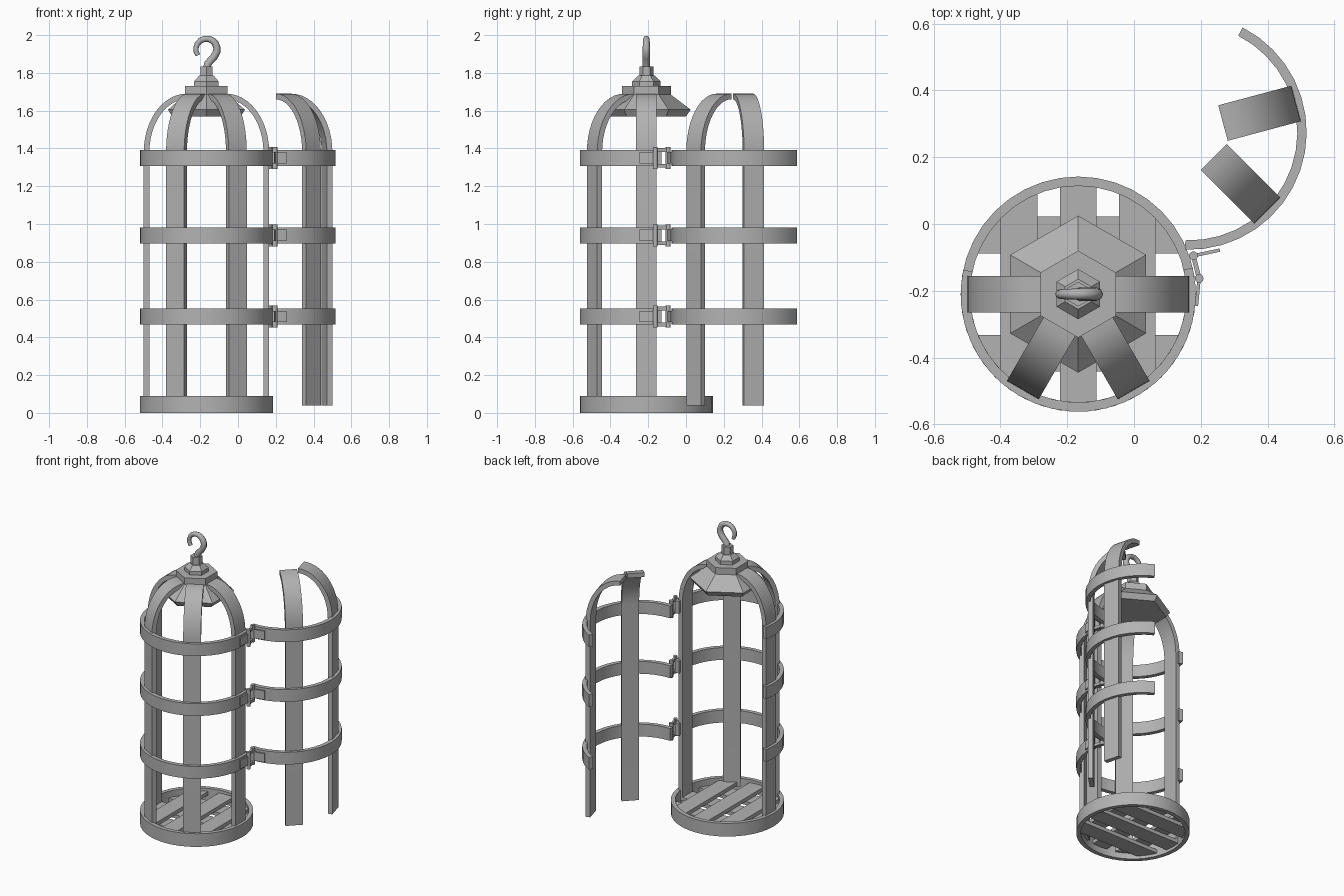
import bpy, bmesh
from math import sin, cos, pi, radians, sqrt
from mathutils import Matrix, Vector

old = bpy.data.objects.get("Cube")
if old:
    bpy.data.objects.remove(old, do_unlink=True)

iron = bpy.data.materials.new("grey_iron")
iron.use_nodes = True
GREY = (0.45, 0.45, 0.45, 1)
iron.diffuse_color = GREY
iron.node_tree.nodes["Principled BSDF"].inputs["Base Color"].default_value = GREY

# Frames of the cage body and of the door swung open
BODY = Matrix.Translation((-0.167, -0.21, 0))
DOOR = Matrix.Translation((0.165, 0.275, 0)) @ Matrix.Rotation(radians(-105), 4, 'Z')
WORLD = Matrix.Identity(4)
RING_Z = (0.51, 0.94, 1.35)
OUTER, INNER = 0.352, 0.324


def finish(name, bm, frame, smooth=True):
    bmesh.ops.recalc_face_normals(bm, faces=bm.faces)
    mesh = bpy.data.meshes.new(name)
    bm.to_mesh(mesh)
    bm.free()
    mesh.transform(frame)
    mesh.materials.append(iron)
    ob = bpy.data.objects.new(name, mesh)
    bpy.context.collection.objects.link(ob)
    if smooth:
        bpy.ops.object.select_all(action='DESELECT')
        ob.select_set(True)
        bpy.context.view_layer.objects.active = ob
        bpy.ops.object.shade_smooth_by_angle(angle=radians(35))
    return ob


def loft(name, loops, frame, closed=False, smooth=True):
    """Skin equal-length loops of points, capping the ends unless closed."""
    bm = bmesh.new()
    rows = [[bm.verts.new(p) for p in loop] for loop in loops]
    n = len(rows[0])
    pairs = list(zip(rows, rows[1:])) + ([(rows[-1], rows[0])] if closed else [])
    for a, b in pairs:
        for i in range(n):
            j = (i + 1) % n
            bm.faces.new((a[i], a[j], b[j], b[i]))
    if not closed:
        bm.faces.new(rows[0])
        bm.faces.new(rows[-1])
    return finish(name, bm, frame, smooth)


def band(name, start, end, z0, z1, frame):
    """Flat hoop, or part of one, between two angles in degrees."""
    full = end - start >= 360
    steps = round((end - start) / 9)
    loops = []
    for i in range(steps if full else steps + 1):
        a = radians(start + (end - start) * i / steps)
        loops.append([(r * cos(a), r * sin(a), z) for r, z in
                      ((INNER, z0), (OUTER, z0), (OUTER, z1), (INNER, z1))])
    loft(name, loops, frame, full)


def bar(name, angle, frame):
    """Upright flat bar that arches inwards at the top."""
    def side(off):
        arch = [(0.105 + (0.212 + off) * cos(t), 1.38 + (0.295 + off) * sin(t))
                for t in (pi / 2 * i / 12 for i in range(13))]
        return [(0.317 + off, 0.04)] + arch
    loops = [[(ro, -0.055, zo), (ro, 0.055, zo), (ri, 0.055, zi), (ri, -0.055, zi)]
             for (ro, zo), (ri, zi) in zip(side(0.015), side(-0.015))]
    loft(name, loops, frame @ Matrix.Rotation(radians(angle), 4, 'Z'))


def turned(name, profile, sides, frame, smooth=False):
    """Stack of polygons from (radius, z) pairs, one corner facing the back."""
    loops = [[(r * cos(pi / 2 + 2 * pi * i / sides), r * sin(pi / 2 + 2 * pi * i / sides), z)
              for i in range(sides)] for r, z in profile]
    loft(name, loops, frame, False, smooth)


def strap(name, p, q, thick, z0, z1):
    """Upright plate between two plan points."""
    p, q = Vector(p), Vector(q)
    side = (q - p).orthogonal().normalized() * thick / 2
    plan = (p + side, q + side, q - side, p - side)
    loft(name, [[(v.x, v.y, z) for v in plan] for z in (z0, z1)], WORLD, False, False)


# Base hoop, body hoops and door hoops
band("base_hoop", 0, 360, 0, 0.09, BODY)
for n, z in enumerate(RING_Z, 1):
    band(f"body_hoop_{n}", 168, 373, z - 0.042, z + 0.042, BODY)
    band(f"door_hoop_{n}", 13, 168, z - 0.042, z + 0.042, DOOR)

# Upright bars
for n, a in enumerate((180, 240, 300, 360), 1):
    bar(f"body_bar_{n}", a, BODY)
for n, a in enumerate((60, 120), 1):
    bar(f"door_bar_{n}", a, DOOR)

# Two crossed layers of floor slats, trimmed to the hoop
for layer, z0, turn in (("lower", 0.02, 0), ("upper", 0.045, 90)):
    for n, c in enumerate((-0.177, 0, 0.177), 1):
        lo, hi = c - 0.055, c + 0.055
        a, b = (sqrt(0.335 ** 2 - e * e) for e in (lo, hi))
        plan = ((-a, lo), (a, lo), (b, hi), (-b, hi))
        loft(f"{layer}_slat_{n}", [[(x, y, z) for x, y in plan] for z in (z0, z0 + 0.025)],
             BODY @ Matrix.Rotation(radians(turn), 4, 'Z'), False, False)

# Six-sided roof, collar and post
turned("roof", ((0.21, 1.57), (0.235, 1.605), (0.13, 1.685)), 6, BODY)
turned("roof_collar", ((0.13, 1.65), (0.13, 1.73)), 6, BODY)
turned("post_foot", ((0.075, 1.73), (0.075, 1.755), (0.045, 1.785)), 6, BODY)
turned("post", ((0.037, 1.77), (0.037, 1.835)), 6, BODY)

# Hanging hook
path = [(0, 1.82, 1), (0.008, 1.85, 1), (0.04, 1.885, 1)]
for i in range(11):
    t = radians(-15 + 23 * i)
    path.append((0.056 * cos(t), 1.925 + 0.056 * sin(t), 1 - 0.035 * i))
curve = bpy.data.curves.new("hook", 'CURVE')
curve.dimensions = '3D'
curve.bevel_depth = 0.02
curve.bevel_resolution = 2
curve.use_fill_caps = True
spline = curve.splines.new('POLY')
spline.points.add(len(path) - 1)
for pt, (x, z, r) in zip(spline.points, path):
    pt.co = (x, 0, z, 1)
    pt.radius = r
curve.materials.append(iron)
hook = bpy.data.objects.new("hook", curve)
hook.matrix_world = BODY
bpy.context.collection.objects.link(hook)
bpy.ops.object.select_all(action='DESELECT')
hook.select_set(True)
bpy.context.view_layer.objects.active = hook
bpy.ops.object.convert(target='MESH')
bpy.ops.object.shade_smooth_by_angle(angle=radians(50))

# Double-pin hinges at each hoop
DOOR_PIN, BODY_PIN = (0.178, -0.095), (0.195, -0.163)
for n, z in enumerate(RING_Z, 1):
    for part, (x, y) in (("door", DOOR_PIN), ("body", BODY_PIN)):
        turned(f"{part}_hinge_pin_{n}", ((0.013, z - 0.058), (0.013, z + 0.058)), 12,
               Matrix.Translation((x, y, 0)), True)
    strap(f"door_hinge_leaf_{n}", DOOR_PIN, (0.257, -0.078), 0.01, z - 0.03, z + 0.03)
    strap(f"body_hinge_leaf_{n}", BODY_PIN, (0.187, -0.245), 0.01, z - 0.03, z + 0.03)
    for part, s in (("lower", -1), ("upper", 1)):
        strap(f"{part}_hinge_link_{n}", DOOR_PIN, BODY_PIN, 0.014,
              z + s * 0.042 - 0.01, z + s * 0.042 + 0.01)
